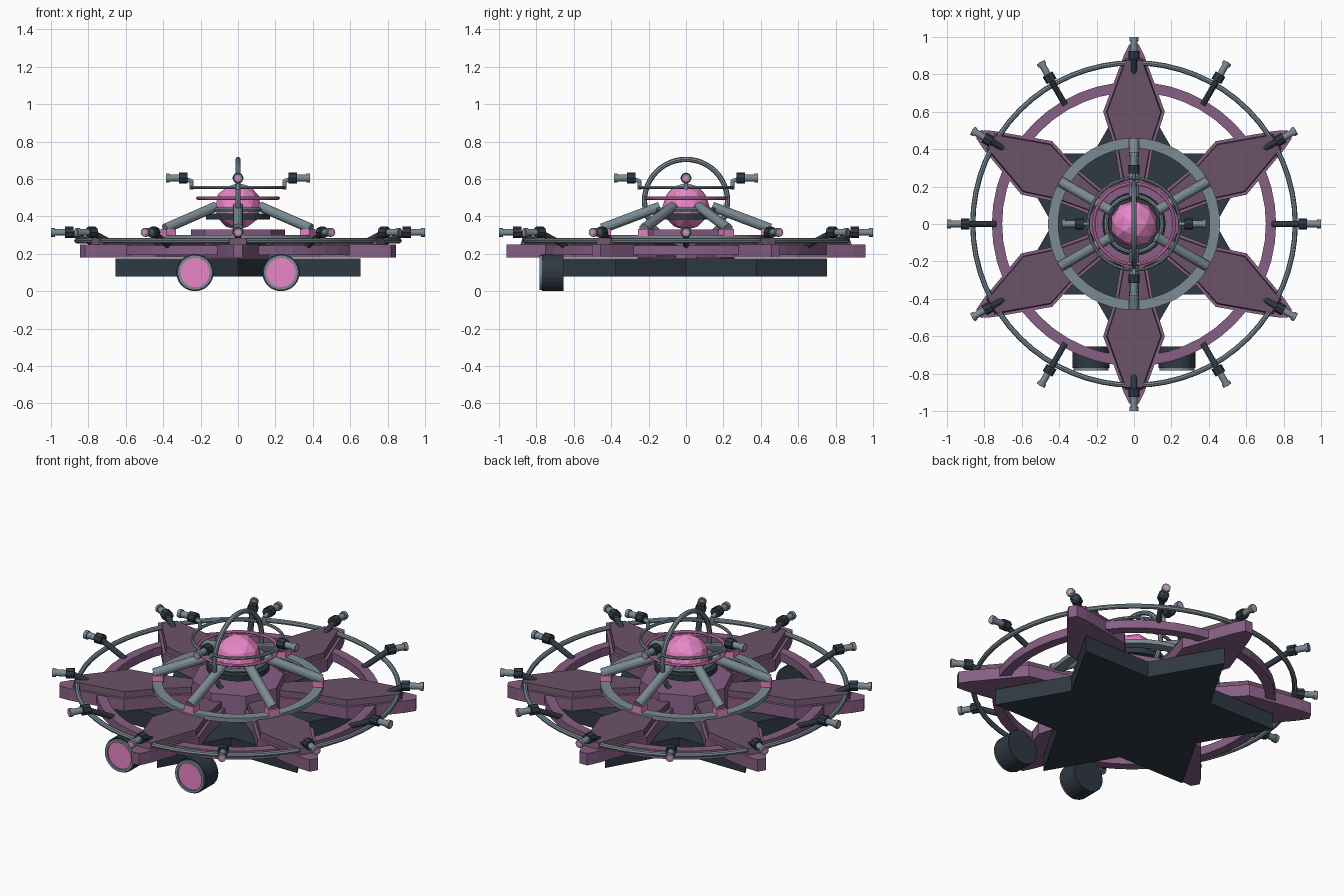
import bpy, bmesh
from math import sin, cos, pi, radians
from mathutils import Vector, Matrix

if "Cube" in bpy.data.objects:
    bpy.data.objects.remove(bpy.data.objects["Cube"])


def material(name, rgb):
    m = bpy.data.materials.new(name)
    m.diffuse_color = (*rgb, 1)
    m.use_nodes = True
    m.node_tree.nodes["Principled BSDF"].inputs["Base Color"].default_value = m.diffuse_color
    return m


MAUVE = material("mauve", (0.24, 0.115, 0.235))
PLUM = material("plum", (0.15, 0.085, 0.135))
DARK = material("dark", (0.028, 0.04, 0.055))
PINK = material("pink", (0.82, 0.24, 0.58))
GREY = material("steel", (0.2, 0.26, 0.3))


def polar(r, z, deg):
    a = radians(deg)
    return Vector((r * cos(a), r * sin(a), z))


def finish(name, bm, mat, smooth=False):
    bmesh.ops.recalc_face_normals(bm, faces=bm.faces)
    me = bpy.data.meshes.new(name)
    bm.to_mesh(me)
    bm.free()
    me.materials.append(mat)
    ob = bpy.data.objects.new(name, me)
    bpy.context.collection.objects.link(ob)
    if smooth:
        bpy.ops.object.select_all(action='DESELECT')
        ob.select_set(True)
        bpy.context.view_layer.objects.active = ob
        bpy.ops.object.shade_smooth_by_angle(angle=radians(40))
    return ob


def prism(name, pts, z0, z1, mat, deg=0, inset=0.0):
    """Extruded outline, optionally narrowed at the top."""
    bm = bmesh.new()
    c = sum((Vector(p) for p in pts), Vector((0, 0))) / len(pts)
    rot = Matrix.Rotation(radians(deg), 3, 'Z')
    low, top = [], []
    for p in pts:
        q = c + (Vector(p) - c) * (1 - inset)
        low.append(bm.verts.new(rot @ Vector((p[0], p[1], z0))))
        top.append(bm.verts.new(rot @ Vector((q.x, q.y, z1))))
    bm.faces.new(low)
    bm.faces.new(top)
    n = len(pts)
    for i in range(n):
        j = (i + 1) % n
        bm.faces.new((low[i], low[j], top[j], top[i]))
    return finish(name, bm, mat)


def rod(name, a, b, r1, mat, r2=None, sides=12):
    a, b = Vector(a), Vector(b)
    bm = bmesh.new()
    turn = (b - a).to_track_quat('Z', 'Y').to_matrix().to_4x4()
    bmesh.ops.create_cone(bm, cap_ends=True, segments=sides, radius1=r1,
                          radius2=r1 if r2 is None else r2, depth=(b - a).length,
                          matrix=Matrix.Translation((a + b) / 2) @ turn)
    return finish(name, bm, mat)


def ring(name, profile, mat, n=48, matrix=Matrix(), smooth=False):
    """Closed (radius, z) profile revolved around z."""
    bm = bmesh.new()
    loops = [[bm.verts.new(matrix @ polar(r, z, 360 * i / n)) for r, z in profile] for i in range(n)]
    k = len(profile)
    for i in range(n):
        for j in range(k):
            u, v = loops[i], loops[(i + 1) % n]
            bm.faces.new((u[j], v[j], v[(j + 1) % k], u[(j + 1) % k]))
    return finish(name, bm, mat, smooth)


def tube(R, r, z, k=8):
    return [(R + r * cos(2 * pi * j / k), z + r * sin(2 * pi * j / k)) for j in range(k)]


def band(r0, r1, z0, z1):
    return [(r0, z0), (r1, z0), (r1, z1), (r0, z1)]


def mirror_outline(half):
    return [(x, -y) for x, y in half] + [(x, y) for x, y in reversed(half)]


# six-pointed hull
star = [polar(0.755 if i % 2 else 0.436, 0, i * 30).xy for i in range(12)]
prism("star_hull", star, 0.08, 0.175, DARK)

# six blades with raised plates
blade = mirror_outline([(0.15, 0.06), (0.4, 0.1), (0.6, 0.165), (0.9, 0.055), (0.96, 0.025)])
plate = mirror_outline([(0.2, 0.05), (0.42, 0.09), (0.6, 0.148), (0.885, 0.045)])
for i in range(6):
    prism("blade", blade, 0.18, 0.25, MAUVE, 30 + 60 * i)
    prism("blade_plate", plate, 0.25, 0.285, PLUM, 30 + 60 * i, 0.03)

# hub and large rings
rod("hub", (0, 0, 0.17), (0, 0, 0.33), 0.26, MAUVE, 0.25, 8)
ring("inner_band", band(0.705, 0.76, 0.195, 0.245), MAUVE)
ring("outer_rail", tube(0.862, 0.014, 0.27), GREY, 64, smooth=True)
ring("spoke_ring", band(0.405, 0.46, 0.275, 0.3), GREY)

# spokes with feet
for i in range(6):
    d = 30 + 60 * i
    rod("spoke", polar(0.14, 0.452, d), polar(0.45, 0.335, d), 0.027, GREY)
    foot = [(0.4, -0.03), (0.46, -0.03), (0.46, 0.03), (0.4, 0.03)]
    prism("spoke_foot", foot, 0.295, 0.333, PINK, d)

# core sphere and its collars
bm = bmesh.new()
bmesh.ops.create_icosphere(bm, subdivisions=2, radius=0.126, matrix=Matrix.Translation((0, 0, 0.453)))
finish("core", bm, PINK)
ring("core_collar", band(0.115, 0.17, 0.383, 0.415), DARK, 24)
ring("collar_rim", tube(0.15, 0.012, 0.437), GREY, 32, smooth=True)
ring("pink_hoop", tube(0.215, 0.009, 0.498), PINK, smooth=True)
ring("steel_hoop", tube(0.245, 0.009, 0.555), GREY, smooth=True)
upright = Matrix.Translation((0, 0, 0.483)) @ Matrix.Rotation(pi / 2, 4, 'Y')
ring("upright_hoop", tube(0.222, 0.014, 0), GREY, 48, upright, True)


# guns
def gun(name, r, z, d, tip):
    rod(name + "_body", polar(r, z, d), polar(r + 0.045, z, d), 0.03, DARK, sides=8)
    rod(name + "_barrel", polar(r + 0.04, z, d), polar(tip - 0.015, z, d), 0.018, GREY)
    rod(name + "_muzzle", polar(tip - 0.02, z, d), polar(tip, z, d), 0.024, GREY)
    rod(name + "_bore", polar(tip - 0.01, z, d), polar(tip + 0.001, z, d), 0.013, PINK)


for i in range(12):
    d = 30 * i
    gun("outer_gun", 0.88, 0.315, d, 0.999)
    rod("outer_gun_stem", polar(0.74, 0.24, d), polar(0.9, 0.315, d), 0.016, DARK)
for i in range(4):
    d = 90 * i
    gun("upper_gun", 0.27, 0.605, d, 0.385)
    rod("upper_gun_post", polar(0.248, 0.545, d), polar(0.248, 0.592, d), 0.011, GREY)
    rod("upper_gun_arm", polar(0.245, 0.587, d), polar(0.28, 0.6, d), 0.011, GREY)

# front thrusters
for s in (-1, 1):
    x = 0.23 * s
    rod("thruster", (x, -0.655, 0.1), (x, -0.77, 0.1), 0.1, DARK, sides=24)
    turn = Matrix.Translation((x, -0.775, 0.1)) @ Matrix.Rotation(pi / 2, 4, 'X')
    ring("thruster_rim", band(0.078, 0.094, -0.01, 0.008), GREY, 24, turn)
    rod("thruster_glow", (x, -0.765, 0.1), (x, -0.775, 0.1), 0.08, PINK, sides=24)
